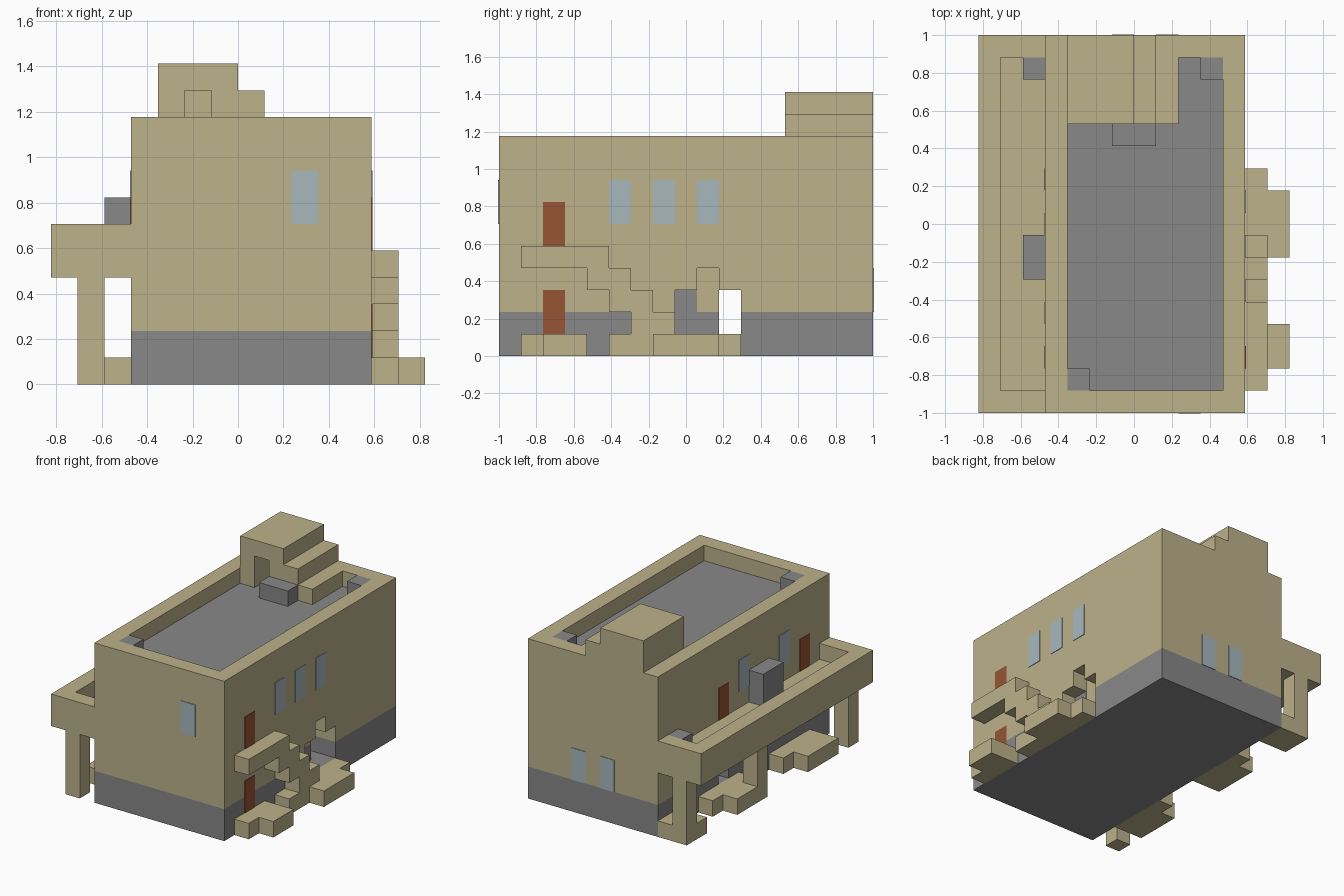
import bpy
import bmesh

cube = bpy.data.objects.get("Cube")
if cube:
    bpy.data.objects.remove(cube, do_unlink=True)

U = 2 / 17      # block size; the model is 14 x 17 x 12 blocks
T = 0.004       # thickness of painted panels


def material(name, r, g, b):
    m = bpy.data.materials.new(name)
    m.use_nodes = True
    m.diffuse_color = (r, g, b, 1)
    m.node_tree.nodes["Principled BSDF"].inputs["Base Color"].default_value = (r, g, b, 1)
    return m


SAND = material("sandstone", 0.51, 0.445, 0.26)
GREY = material("grey_stone", 0.246, 0.246, 0.246)
GLASS = material("pale_blue_glass", 0.39, 0.48, 0.515)
WOOD = material("red_brown_door", 0.305, 0.091, 0.034)


def box(name, mat, x, y, z, grow=(0, 0, 0)):
    """Box spanning block ranges x, y, z; grow thickens it in world units."""
    bm = bmesh.new()
    bmesh.ops.create_cube(bm, size=1)
    spans = (x, y, z)
    offset = (7, 8.5, 0)
    for v in bm.verts:
        for a in range(3):
            lo, hi = spans[a]
            side = 1 if v.co[a] > 0 else -1
            v.co[a] = ((hi if side > 0 else lo) - offset[a]) * U + side * grow[a]
    mesh = bpy.data.meshes.new(name)
    bm.to_mesh(mesh)
    bm.free()
    mesh.materials.append(mat)
    ob = bpy.data.objects.new(name, mesh)
    bpy.context.collection.objects.link(ob)
    return ob


def carve(ob, *cuts):
    """Cut box shaped openings out of an object."""
    bpy.context.view_layer.objects.active = ob
    for x, y, z in cuts:
        cutter = box("cutter", ob.data.materials[0], x, y, z)
        cutter.hide_render = True
        mod = ob.modifiers.new("opening", 'BOOLEAN')
        mod.operation = 'DIFFERENCE'
        mod.solver = 'EXACT'
        mod.object = cutter
        bpy.ops.object.modifier_apply(modifier=mod.name)
        bpy.data.objects.remove(cutter, do_unlink=True)


# House body: stone base and sand walls with a passage and an entrance recess
passage = ((2, 13), (10, 11), (1, 3))
recess = ((11, 13), (8, 11), (1, 3))
base = box("stone_base", GREY, (3, 12), (0, 17), (0, 2))
carve(base, passage, recess)
walls = box("walls", SAND, (3, 12), (0, 17), (2, 10))
carve(walls, passage, recess,
      ((11, 13), (9, 10), (2.5, 4)),
      ((4, 11), (1, 16), (9, 11)))
box("recess_panel", GREY, (11, 11), (8, 9), (2, 3), (T, 0, 0))

# Roof floor, corner blocks and roof bench
box("roof_floor", GREY, (4, 11), (1, 16), (9, 9), (0, 0, T))
box("roof_corner_front", GREY, (4, 5), (1, 2), (9, 10))
box("roof_corner_back", GREY, (10, 11), (15, 16), (9, 10))
box("roof_bench", GREY, (6, 8), (12, 13), (9, 10))

# Roof tower with doorway and stepped side
tower = box("roof_tower", SAND, (4, 7), (13, 17), (9, 12))
carve(tower, ((5, 6), (12, 15), (8, 11)))
box("tower_step_upper", SAND, (7, 8), (13, 17), (9, 11))
box("tower_step_lower", SAND, (8, 9), (13, 17), (9, 10))

# Balcony with railing, posts and stone blocks
balcony = box("balcony", SAND, (0, 3), (0, 17), (4, 6))
carve(balcony, ((1, 3.5), (1, 16), (5, 7)))
box("balcony_corner_block", GREY, (2, 3), (15, 16), (5, 6))
box("balcony_chimney", GREY, (2, 3), (6, 8), (5, 7))
for j in (0, 9, 16):
    box("balcony_post", SAND, (1, 2), (j, j + 1), (0, 4))

# Low platforms under the balcony
box("back_post_footing", SAND, (1, 3), (15, 17), (0, 1))
box("back_platform_inner", SAND, (2, 3), (9, 13), (0, 1))
box("back_platform_outer", SAND, (1, 2), (10, 12), (0, 1))
box("front_platform_inner", SAND, (2, 3), (2, 6), (0, 1))
box("front_platform_outer", SAND, (1, 2), (2, 5), (0, 1))

# Outside staircase: landing, descending steps and entrance terraces
box("stair_landing", SAND, (12, 13), (1, 5), (4, 5))
for n in range(3):
    box("stair_step", SAND, (12, 13), (4 + n, 6 + n), (3 - n, 4 - n))
box("stair_foot", SAND, (12, 13), (5, 11), (0, 1))
box("entrance_terrace", SAND, (13, 14), (7, 10), (0, 1))
box("porch_inner", SAND, (12, 13), (1, 4), (0, 1))
box("porch_outer", SAND, (13, 14), (2, 4), (0, 1))

# Windows and doors as thin panels on the walls
for j in (5, 7, 9):
    box("stair_side_window", GLASS, (12, 12), (j, j + 1), (6, 8), (T, 0, 0))
for j in (4, 8):
    box("balcony_window", GLASS, (3, 3), (j, j + 1), (6, 8), (T, 0, 0))
for i in (6, 8):
    box("back_window", GLASS, (i, i + 1), (17, 17), (2, 4), (0, T, 0))
box("front_window", GLASS, (9, 10), (0, 0), (6, 8), (0, T, 0))
for k in (1, 5):
    box("stair_side_door", WOOD, (12, 12), (2, 3), (k, k + 2), (T, 0, 0))
for j in (2, 10):
    box("balcony_door", WOOD, (3, 3), (j, j + 1), (5, 7), (T, 0, 0))
